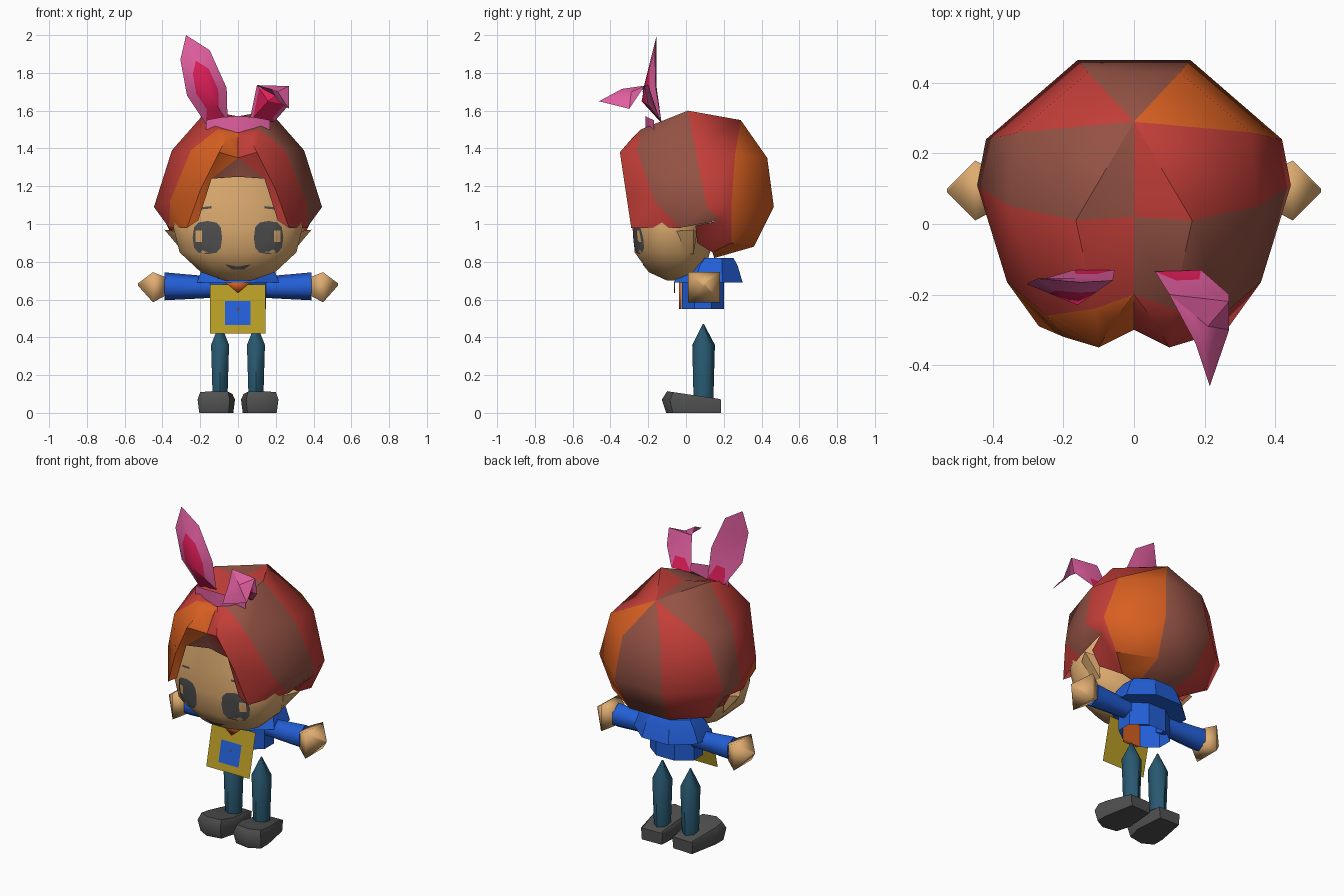
import bpy, bmesh, math
from mathutils import Vector
from mathutils.bvhtree import BVHTree

if "Cube" in bpy.data.objects:
    bpy.data.objects.remove(bpy.data.objects["Cube"])


def material(name, rgb):
    m = bpy.data.materials.new(name)
    m.diffuse_color = [(c / 255 / 12.92 if c < 11 else ((c / 255 + 0.055) / 1.055) ** 2.4) for c in rgb] + [1]
    m.use_nodes = True
    m.node_tree.nodes["Principled BSDF"].inputs["Base Color"].default_value = m.diffuse_color
    return m


RED = material("hair_red", (195, 62, 56))
BROWN = material("hair_brown", (148, 82, 68))
ORANGE = material("hair_orange", (215, 95, 33))
SKIN = material("skin_tan", (222, 172, 112))
PINK = material("ribbon_pink", (225, 95, 160))
CRIMSON = material("ribbon_crimson", (225, 30, 90))
BLUE = material("shirt_blue", (35, 95, 215))
OLIVE = material("bag_olive", (185, 157, 38))
TEAL = material("trouser_teal", (40, 88, 112))
GREY = material("dark_grey", (80, 80, 80))


def build(name, faces, mats, thick=0, angle=30, closed=True):
    """faces: list of (points, material slot); equal points are welded"""
    bm, seen = bmesh.new(), {}
    for pts, slot in faces:
        vs = []
        for p in pts:
            k = tuple(round(c, 4) for c in p)
            if k not in seen:
                seen[k] = bm.verts.new(k)
            if seen[k] not in vs:
                vs.append(seen[k])
        if len(vs) > 2 and not bm.faces.get(vs):
            bm.faces.new(vs).material_index = slot
    if closed:
        bmesh.ops.recalc_face_normals(bm, faces=bm.faces)
    me = bpy.data.meshes.new(name)
    bm.to_mesh(me)
    bm.free()
    ob = bpy.data.objects.new(name, me)
    bpy.context.collection.objects.link(ob)
    for m in mats:
        me.materials.append(m)
    if thick:
        mod = ob.modifiers.new("thickness", 'SOLIDIFY')
        mod.thickness, mod.offset = thick, 0
    bpy.ops.object.select_all(action='DESELECT')
    bpy.context.view_layer.objects.active = ob
    ob.select_set(True)
    bpy.ops.object.shade_smooth_by_angle(angle=math.radians(angle))
    return ob


def loft(name, rings, mat, angle=30, floor=True):
    n = len(rings[0])
    faces = [([a[i], a[(i + 1) % n], b[(i + 1) % n], b[i]], 0)
             for a, b in zip(rings, rings[1:]) for i in range(n)]
    return build(name, faces + [(rings[0], 0)] * floor + [(rings[-1], 0)], [mat], angle=angle)


def ring(z, rx, y0, y1, n=8, x=0, power=1):
    """horizontal ring spanning y0..y1"""
    pts = []
    for i in range(n):
        t = 2 * math.pi * (i + 0.5) / n
        c, s = math.cos(t), math.sin(t)
        pts.append((x + rx * math.copysign(abs(c) ** power, c),
                    (y0 + y1) / 2 + (y1 - y0) / 2 * math.copysign(abs(s) ** power, s), z))
    return pts


def ring_x(x, z, ry, rz, n=6):
    return [(x, 0.095 + ry * math.cos(2 * math.pi * (i + .5) / n),
             z + rz * math.sin(2 * math.pi * (i + .5) / n)) for i in range(n)]


# head
head = loft("head", [ring(z, rx, y0, y1, 16, power=0.9) for z, rx, y0, y1 in [
    (.70, .07, -.10, .02), (.745, .2, -.20, .1), (.85, .315, -.275, .13),
    (.98, .348, -.285, .12), (1.12, .33, -.283, .14), (1.28, .26, -.265, .16)]], SKIN, 50)

# hair: strands from crown to tip, listed from the back round to the parting
apex = (0, .29, 1.55)
strands = [
    [apex, apex, (.13, .43, 1.35), (.16, .465, 1.09), (.13, .36, .88), (.1, .15, .82)],
    [apex, apex, (.33, .26, 1.37), (.42, .24, 1.09), (.33, .24, .9), (.2, .14, .85)],
    [(0, .02, 1.57), (.165, .01, 1.6), (.35, .05, 1.39), (.445, .11, 1.09), (.39, .18, 1.02)],
    [(0, -.2, 1.49), (.11, -.24, 1.5), (.25, -.26, 1.39), (.36, -.165, 1.12), (.365, -.03, .98)],
    [(0, -.2, 1.48), (.06, -.28, 1.46), (.1, -.35, 1.38), (.2, -.32, 1.18), (.27, -.29, .98)],
    [(0, -.2, 1.48), (0, -.24, 1.44), (0, -.3, 1.35), (.14, -.3, 1.24), (.21, -.292, 1.02)]]
strands = [s if len(s) == 6 else s + [s[-1]] for s in strands]


def flip(p, s):
    return (p[0] * s, p[1], p[2])


faces = []
for s, slots in ((1, [2, 0, 1, 0, 0]), (-1, [0, 1, 0, 2, 2])):
    for a, b, slot in zip(strands, strands[1:], slots):
        for i in range(5):
            faces.append(([flip(p, s) for p in (a[i], a[i + 1], b[i + 1], b[i])], slot))
    faces.append(([flip(p, s) for p in ((0, -.3, 1.35), (.14, -.3, 1.24), (0, -.275, 1.25))], 1))
    # tuck behind the ear
    faces.append(([flip(p, s) for p in ((.39, .18, 1.02), (.345, .05, .99), (.3, .06, .9), (.2, .14, .85))], 0))
back = strands[0]
for i in range(5):
    faces.append(([back[i], back[i + 1], flip(back[i + 1], -1), flip(back[i], -1)], 1))
build("hair", faces, [RED, BROWN, ORANGE], angle=48)

# painted face, laid onto the head surface
tree = BVHTree.FromPolygons([v.co for v in head.data.vertices], [p.vertices for p in head.data.polygons])


def decal(name, outline, mat, lift):
    n = len(outline)
    cx, cz = sum(p[0] for p in outline) / n, sum(p[1] for p in outline) / n

    def put(p, t):
        x, z = cx + (p[0] - cx) * t, cz + (p[1] - cz) * t
        hit = tree.ray_cast(Vector((x, -2, z)), Vector((0, 1, 0)))[0]
        return (x, (hit.y if hit else -.2) - lift, z)
    steps = [0, .33, .67, 1]
    build(name, [([put(outline[i], t), put(outline[(i + 1) % n], t),
                   put(outline[(i + 1) % n], u), put(outline[i], u)], 0)
                 for i in range(n) for t, u in zip(steps, steps[1:])], [mat], closed=False)


def soft(v):
    return math.copysign(abs(v) ** .7, v)


for s, side in ((1, "right"), (-1, "left")):
    # eyes, highlights and brows
    eye = [(s * (.162 + .078 * soft(math.cos(t * math.pi / 6))), .928 + .088 * soft(math.sin(t * math.pi / 6)))
           for t in range(12)]
    decal(side + "_eye", eye[::s], GREY, .004)
    decal(side + "_eye_glint", [(s * x, z) for x, z in ((.19, .905), (.225, .905), (.225, .965), (.19, .965))][::s], SKIN, .008)
    decal(side + "_brow", [(s * x, z) for x, z in ((.14, 1.083), (.2, 1.076), (.2, 1.088), (.14, 1.095))][::s], GREY, .004)

    # ear tips
    tip, r = (s * .39, .04, .97), [(s * .32, -.08, .96), (s * .28, -.04, .84), (s * .28, .04, .84), (s * .3, .06, .96)]
    build(side + "_ear", [([r[i], r[(i + 1) % 4], tip], 0) for i in range(4)] + [(r, 0)], [SKIN])

    # sleeve and hand
    loft(side + "_sleeve", [ring_x(s * .12, .665, .055, .055), ring_x(s * .39, .67, .068, .074)], BLUE, 65)
    loft(side + "_hand", [ring_x(s * .385, .67, .07, .07, 4), ring_x(s * .45, .665, .12, .113, 4),
                          ring_x(s * .53, .68, .008, .008, 4)], SKIN, 85)

    # leg with pointed top
    x = s * .095
    loft(side + "_leg", [ring(.07, .045, .04, .145, 6, x), ring(.36, .055, .033, .153, 6, x),
                         ring(.47, .004, .088, .095, 6, x)], TEAL, 62)

    # shoe
    sole = [(.04, .18), (.17, .185), (.205, 0), (.205, -.07), (.14, -.105), (.05, -.09), (.025, 0)]
    low = [(s * px, py, 0) for px, py in sole]
    mid = [(s * (.115 + (px - .115) * 1.1), py * (1.22 if py < 0 else 1), .07) for px, py in sole]
    top = [(s * (.115 + (px - .115) * .95), py * .95, .1 - py * .14) for px, py in sole]
    loft(side + "_shoe", [low, mid, top], GREY, 50)

decal("mouth", [(-.07, .787), (-.03, .758), (.03, .758), (.07, .787), (.03, .775), (-.03, .775)], GREY, .004)

# shirt, open at the hem with an orange front strip, and flared collar
torso = loft("torso", [ring(.55, .16, -.03, .21), ring(.74, .16, -.03, .21)], BLUE, floor=False)
torso.data.materials.append(ORANGE)
for p in torso.data.polygons:
    if p.center.y < -.015 and abs(p.center.x) < .01:
        p.material_index = 1
loft("collar", [ring(.69, .235, -.08, .315), ring(.78, .2, -.02, .285), ring(.82, .17, .03, .26)], BLUE)


def panel(name, x0, x1, z0, z1, lift, mat):
    """sheet on the bag plane, which leans forward at the bottom"""
    def at(x, z):
        return (x, -.032 - (.68 - z) * .23 - lift, z)
    build(name, [([at(x0, z0), at(x1, z0), at(x1, z1), at(x0, z1)], 0)], [mat], closed=False)


# front bag with square patch, tie and knot
panel("bag", -.148, .145, .42, .68, .004, OLIVE)
panel("bag_patch", -.07, .066, .465, .592, .008, BLUE)
panel("bag_button", -.008, .008, .54, .556, .011, GREY)
build("tie_knot", [([(-.065, -.06, .69), (0, -.06, .635), (.065, -.06, .69)], 0)], [ORANGE], .006)
build("tie", [([(-.05, -.03, .55), (.05, -.03, .55), (.06, -.03, .69), (-.06, -.03, .69)], 0)], [ORANGE], .012)


def bow_loop(name, outline, front, rear, inner=True, core_size=.55):
    """leaf with a raised rib on both sides; the crimson core reaches the base edge"""
    faces, n = [], len(outline)
    for rib, core, size in ((front, inner, core_size), (rear, False, .5)):
        rib = Vector(rib)
        for i in range(n):
            a, b = Vector(outline[i]), Vector(outline[(i + 1) % n])
            c, d = a.lerp(rib, 1 - size), b.lerp(rib, 1 - size)
            faces.append(([a, b, d, c], int(inner and i == 0)))
            faces.append(([c, d, rib], int(core)))
    build(name, faces, [PINK, CRIMSON])


# upright loop, folded loop and the band joining them
bow_loop("upright_loop", [(-.17, -.13, 1.53), (-.055, -.13, 1.54), (-.06, -.16, 1.72), (-.15, -.165, 1.92),
                          (-.275, -.155, 2.0), (-.305, -.17, 1.87), (-.27, -.16, 1.68)],
         (-.16, -.23, 1.70), (-.16, -.155, 1.72))
bow_loop("folded_loop_base", [(.06, -.135, 1.54), (.19, -.13, 1.54), (.27, -.2, 1.63), (.27, -.22, 1.73),
                              (.1, -.2, 1.735)], (.16, -.235, 1.65), (.18, -.185, 1.67), True, .8)
bow_loop("folded_loop_tip", [(.1, -.2, 1.735), (.27, -.22, 1.73), (.27, -.3, 1.61), (.215, -.46, 1.65),
                             (.175, -.34, 1.715)], (.22, -.29, 1.665), (.21, -.29, 1.70), False)
band = [(-.17, -.17, 1.55, 1.5), (-.09, -.205, 1.565, 1.49), (0, -.215, 1.572, 1.485),
        (.09, -.205, 1.565, 1.49), (.17, -.17, 1.55, 1.5)]
build("ribbon_band", [([(a[0], a[1], a[2]), (a[0], a[1], a[3]), (b[0], b[1], b[3]), (b[0], b[1], b[2])], 0)
                      for a, b in zip(band, band[1:])], [PINK], closed=False)
